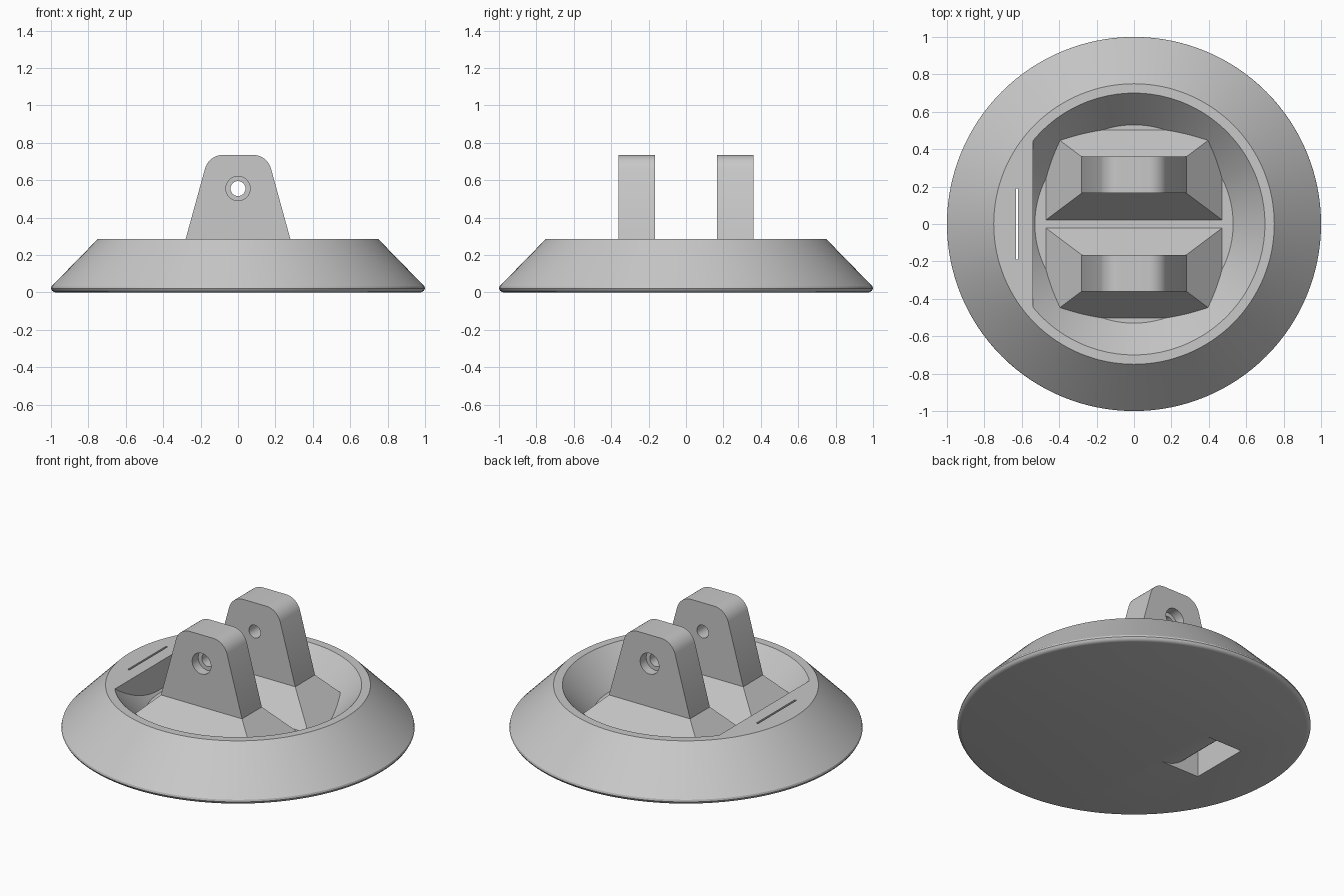
import bpy, bmesh, math
from mathutils import Vector

cube = bpy.data.objects.get("Cube")
if cube:
    bpy.data.objects.remove(cube, do_unlink=True)

TOP, FLOOR = 0.285, 0.1      # rim height and recess floor height

grey = bpy.data.materials.new("light_grey")
grey.use_nodes = True
grey.diffuse_color = (0.58, 0.58, 0.58, 1)
grey.node_tree.nodes["Principled BSDF"].inputs["Base Color"].default_value = (0.58, 0.58, 0.58, 1)


def make(name, bm):
    bmesh.ops.recalc_face_normals(bm, faces=bm.faces)
    mesh = bpy.data.meshes.new(name)
    bm.to_mesh(mesh)
    bm.free()
    mesh.materials.append(grey)
    obj = bpy.data.objects.new(name, mesh)
    bpy.context.collection.objects.link(obj)
    return obj


def loft(rings):
    """Skin closed rings of points and cap both ends."""
    bm = bmesh.new()
    loops = [[bm.verts.new(p) for p in ring] for ring in rings]
    n = len(loops[0])
    for a, b in zip(loops, loops[1:]):
        for i in range(n):
            j = (i + 1) % n
            bm.faces.new((a[i], a[j], b[j], b[i]))
    bm.faces.new(loops[0])
    bm.faces.new(loops[-1])
    return bm


def lathe(profile, n=128):
    angles = [math.tau * i / n for i in range(n)]
    return loft([[(r * math.cos(a), r * math.sin(a), z) for a in angles] for r, z in profile])


def prism(outline, y0, y1):
    """Extrude an (x, z) outline along y."""
    return loft([[(x, y, z) for x, z in outline] for y in (y0, y1)])


def rod(radius, z, y0, y1, n=48):
    angles = [math.tau * i / n for i in range(n)]
    return prism([(radius * math.cos(a), z + radius * math.sin(a)) for a in angles], y0, y1)


def cut(obj, bm):
    cutter = make("cutter", bm)
    cutter.hide_render = True
    bpy.context.view_layer.objects.active = obj
    mod = obj.modifiers.new("cut", "BOOLEAN")
    mod.operation, mod.solver, mod.object = "DIFFERENCE", "EXACT", cutter
    bpy.ops.object.modifier_apply(modifier=mod.name)
    bpy.data.objects.remove(cutter, do_unlink=True)


def smooth(obj):
    bpy.ops.object.select_all(action="DESELECT")
    obj.select_set(True)
    bpy.context.view_layer.objects.active = obj
    bpy.ops.object.shade_smooth_by_angle(angle=math.radians(28))


# Conical base with a softened lower edge
base = make("base", lathe([(0.975, 0), (0.986, 0.003), (0.995, 0.01), (1, 0.02),
                           (0.997, 0.032), (0.75, TOP)]))

# Dished recess with a flat wall on the slot side
dish = lathe([(0.53, FLOOR), (0.70, TOP), (0.746, TOP + 0.05)])
geom = dish.verts[:] + dish.edges[:] + dish.faces[:]
result = bmesh.ops.bisect_plane(dish, geom=geom, plane_co=Vector((-0.54, 0, 0)),
                                plane_no=Vector((-1, 0, 0)), clear_outer=True)
open_edges = [e for e in dish.edges if e.is_boundary]
bmesh.ops.holes_fill(dish, edges=open_edges, sides=0)
cut(base, dish)

# Curved strap channel from the underside up to the thin rim slot
back, inner, slot = -0.631, -0.355, -0.619
ramp = []
for i in range(17):
    t = math.pi / 2 * i / 16
    ramp.append((inner + (slot - inner) * math.sin(t), TOP * (1 - math.cos(t))))
channel = [(back, -0.05), (inner, -0.05)] + ramp + [(slot, TOP + 0.05), (back, TOP + 0.05)]
cut(base, prism(channel, -0.19, 0.19))
smooth(base)

# Upright lug outline with rounded shoulders
arc = [math.radians(15.3 + (90 - 15.3) * i / 10) for i in range(11)]
right_side = [(0.28, FLOOR + 0.15), (0.28, TOP)]
right_side += [(0.08 + 0.1 * math.cos(a), 0.635 + 0.1 * math.sin(a)) for a in arc]
outline = right_side + [(-x, z) for x, z in reversed(right_side)]

# Two mirrored lugs, each on a flared foot
for side, label in ((-1, "front"), (1, "back")):
    mid = 0.2625 * side
    outer = 0.36 * side
    lug = make(label + "_lug", prism(outline, mid - 0.0975, mid + 0.0975))
    cut(lug, rod(0.04, 0.555, mid - 0.2, mid + 0.2))
    cut(lug, rod(0.065, 0.555, outer - 0.06 * side, outer + 0.1 * side))
    smooth(lug)

    rings = []
    for hx, hy, z in ((0.47, 0.24, FLOOR - 0.01), (0.47, 0.24, FLOOR), (0.28, 0.0975, TOP)):
        rings.append([(sx * hx, mid + sy * hy, z)
                      for sx, sy in ((-1, -1), (1, -1), (1, 1), (-1, 1))])
    make(label + "_foot", loft(rings))
